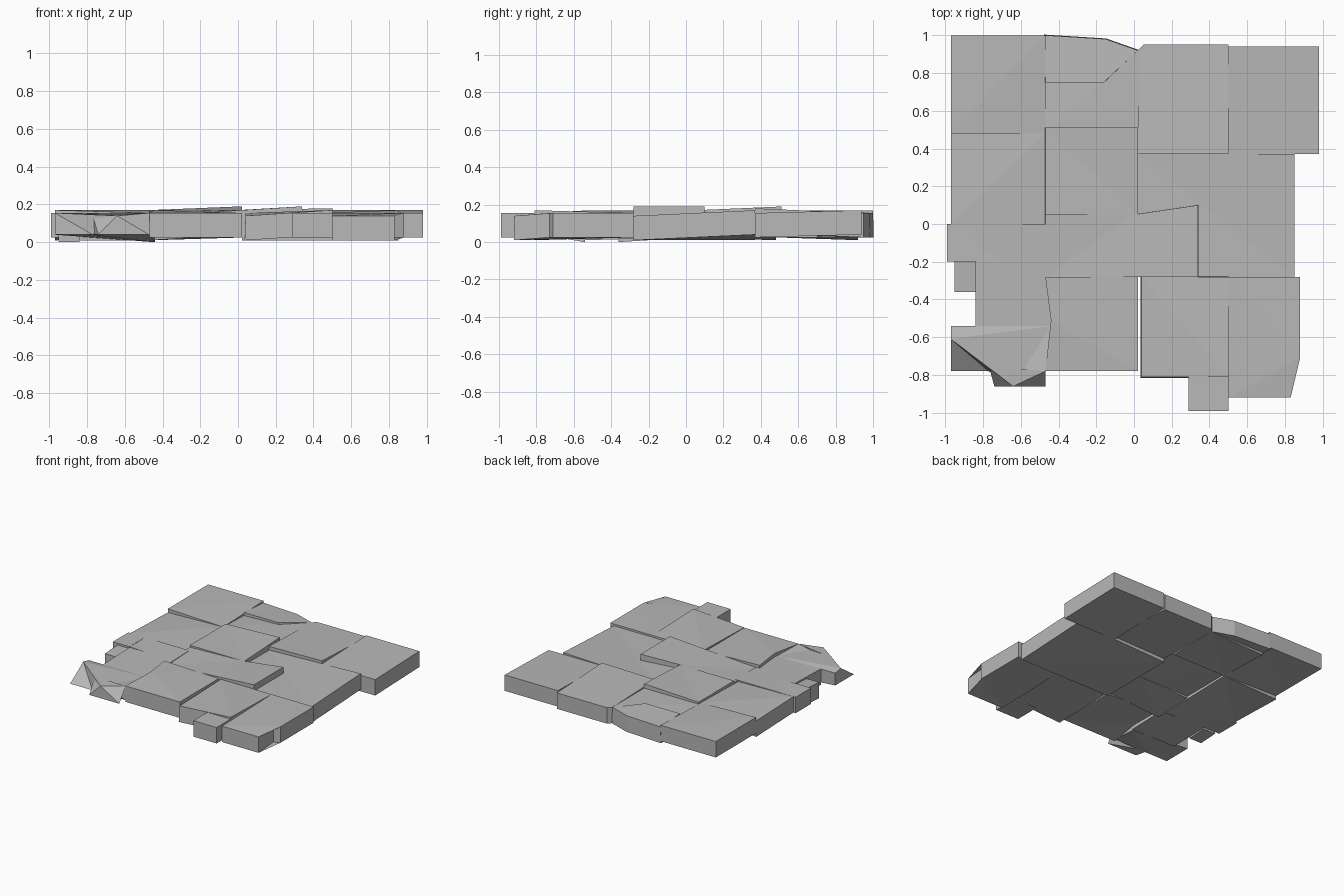
import bpy
import bmesh

# Remove the default object
default = bpy.data.objects.get("Cube")
if default:
    bpy.data.objects.remove(default, do_unlink=True)

# Single stone colour
stone = bpy.data.materials.new("grey stone")
stone.use_nodes = True
grey = (0.48, 0.48, 0.48, 1)
stone.diffuse_color = grey
stone.node_tree.nodes["Principled BSDF"].inputs["Base Color"].default_value = grey

# Seams shared by the stones, from left to right and from front to back
west, seam_west, middle, seam_east, east = -0.97, -0.47, 0.02, 0.5, 0.86
front, seam_front, seam_centre, seam_back, back = -0.78, -0.28, 0.05, 0.48, 0.95
step_front = -0.54
step_back = 0.37

# Heights of the worn tops, stone thickness and small irregularities
low, level, high, peak = 0.14, 0.155, 0.17, 0.19
thickness = 0.13
nudge = 0.03


def loft(name, top, bottom):
    """Close two matching rings of points into a flat shaded stone."""
    bm = bmesh.new()
    upper = [bm.verts.new(point) for point in top]
    lower = [bm.verts.new(point) for point in bottom]
    bm.faces.new(upper)
    bm.faces.new(lower)
    for i in range(len(top)):
        bm.faces.new((upper[i - 1], upper[i], lower[i], lower[i - 1]))
    bmesh.ops.triangulate(bm, faces=bm.faces)
    bmesh.ops.recalc_face_normals(bm, faces=bm.faces)
    mesh = bpy.data.meshes.new(name)
    bm.to_mesh(mesh)
    bm.free()
    mesh.materials.append(stone)
    bpy.context.collection.objects.link(bpy.data.objects.new(name, mesh))


def slab(name, top, lean=0.0):
    """Stone with a worn top, a parallel underside and walls that lean outward."""
    centre_x = sum(x for x, y, z in top) / len(top)
    centre_y = sum(y for x, y, z in top) / len(top)
    bottom = [(x + (x - centre_x) * lean, y + (y - centre_y) * lean,
               max(0, z - thickness)) for x, y, z in top]
    loft(name, top, bottom)


def block(name, left, right, near, far, heights, lean=0.0):
    """Four sided stone; heights go round from the near left corner."""
    corners = (left, near), (right, near), (right, far), (left, far)
    slab(name, [(x, y, z) for (x, y), z in zip(corners, heights)], lean)


# Back row
block("back_left_stone", west, seam_west, seam_back, back + nudge + 0.02,
      (high, level, high, high))
block("back_middle_stone", seam_west, middle, seam_back, back - nudge,
      (level, level, level, low))
slab("back_chip_stone",
     [(seam_west, 0.75, high), (-0.16, 0.75, high), (middle, back - nudge, level),
      (-0.15, back + nudge, level), (seam_west, back + nudge + 0.02, level)], nudge)
slab("back_right_stone",
     [(middle, step_back, high), (seam_east, step_back, 0.18),
      (seam_east, back, level), (middle + nudge, back, level),
      (middle, back - nudge, level)])
block("back_right_corner_stone", seam_east, 0.98, step_back, back - 0.01,
      (level, level, high, high))

# Left side
slab("left_stone",
     [(west + thickness, -0.2, level), (seam_west, -0.2, low),
      (seam_west, seam_back, level), (west, seam_back, low), (west, 0, level),
      (west + thickness, -nudge, level)])
block("left_inner_stone", west + thickness, seam_west + nudge, step_front, 0,
      (low, low, level, level))
block("left_edge_block", west - 0.02, west + thickness, -0.2, 0,
      (level, level, level, level))
block("left_edge_chip", west + 0.02, west + thickness, -0.36, -0.2,
      (thickness, thickness, low, low))

# Centre
block("centre_back_stone", seam_west, middle, seam_centre, seam_back + nudge,
      (high, high, peak, high), 0.02)
slab("centre_long_stone",
     [(seam_west, seam_front, low), (middle, seam_front, high),
      (0.34, seam_front, peak), (0.34, 0.1, peak),
      (0, seam_centre, high), (seam_west, seam_centre, level)], 0.01)

# Right side
block("right_stone", middle, east - 0.01, seam_front, step_back,
      (low, low, high, low))
slab("right_front_stone",
     [(seam_east, -0.92, low), (east - nudge, -0.92, low),
      (east - nudge, -0.73, level), (east + 0.02, -0.71, level),
      (east + 0.02, seam_front, level), (seam_east, seam_front, level)])

# Front row
slab("front_middle_stone",
     [(seam_west, front, level), (middle, front, level), (middle, seam_front, level),
      (seam_west, seam_front, high), (seam_west + nudge, step_front + nudge, high)])
block("front_right_stone", middle + 0.02, seam_east, front - nudge, seam_front,
      (low, high, level, level), 0.02)
block("front_edge_block", 0.29, seam_east, -0.99, front,
      (level, level, level, level))

# Broken front left corner, its foot left standing under the chipped top
tip_x, tip_y = -0.64, -0.86
foot_x = -0.77
foot = 0.04
loft("broken_corner_stone",
     [(west, -0.61, level), (tip_x, tip_y, low), (seam_west, front, level),
      (seam_west + nudge, step_front, low), (west, step_front, low)],
     [(west, front, foot), (foot_x, front, foot), (seam_west, front, foot),
      (seam_west + nudge, step_front, 0), (west, step_front, foot)])
loft("broken_corner_foot",
     [(tip_x, tip_y, low), (seam_west, front, level), (foot_x, front + nudge, low)],
     [(foot_x + nudge, tip_y, foot), (seam_west, tip_y, foot),
      (foot_x, front + nudge, foot)])
